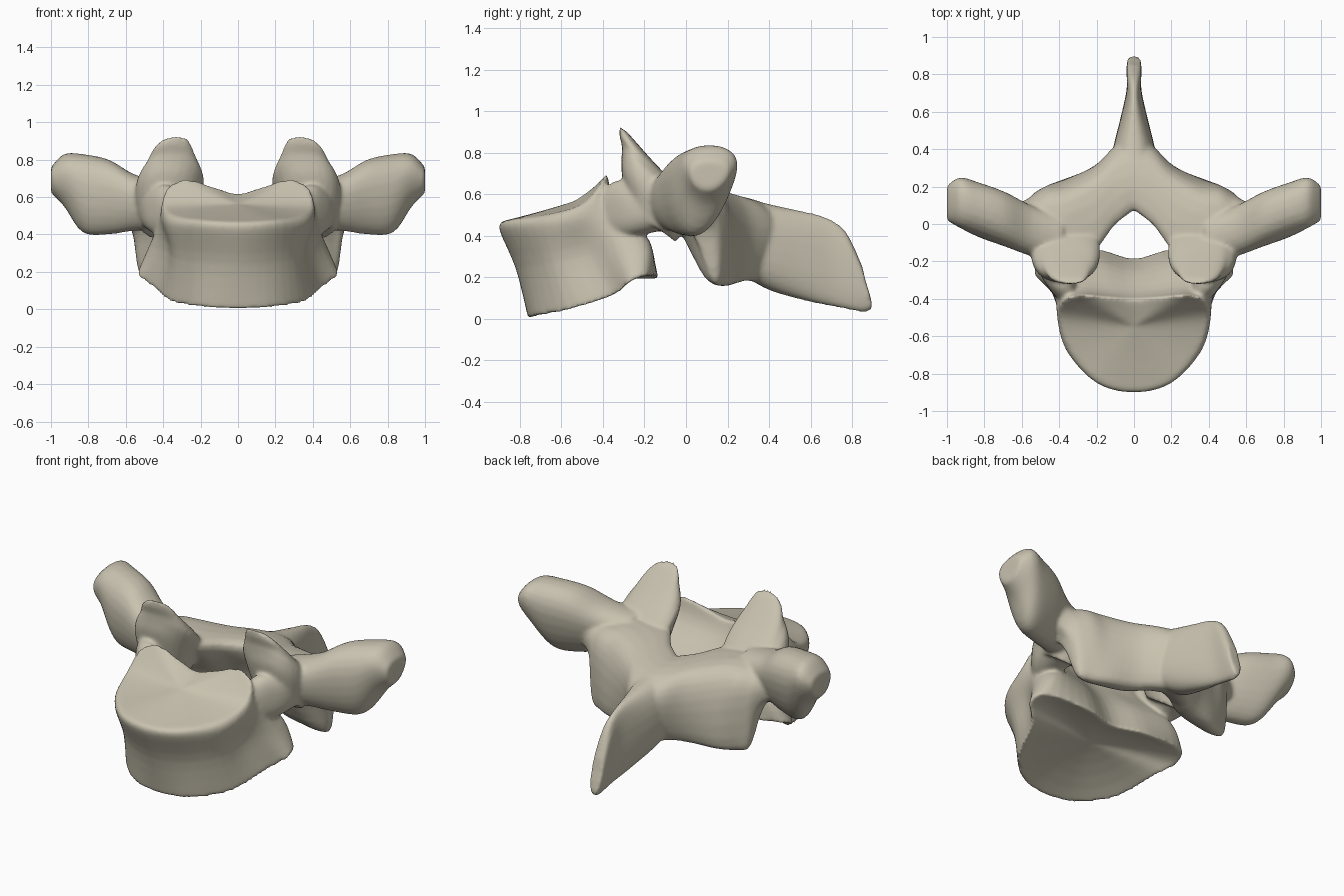
import bpy
import bmesh
import math
from mathutils import Vector

default_cube = bpy.data.objects.get("Cube")
if default_cube:
    bpy.data.objects.remove(default_cube, do_unlink=True)

CM = 0.01  # part dimensions below are in hundredths


def spline(a, b, c, d, t):
    """Catmull-Rom point between b and c."""
    return 0.5 * (2 * b + (c - a) * t + (2 * a - 5 * b + 4 * c - d) * t * t
                  + (3 * b - a - 3 * c + d) * t ** 3)


def refine(items, steps, closed):
    """Resample a row of points smoothly through every given point."""
    count = len(items)
    result = []
    for i in range(count if closed else count - 1):
        around = []
        for offset in (-1, 0, 1, 2):
            index = i + offset
            index = index % count if closed else max(0, min(count - 1, index))
            around.append(items[index])
        result += [spline(*around, step / steps) for step in range(steps)]
    if not closed:
        result.append(items[-1])
    return result


def oval(center, axis_a, axis_b, power=2.4, taper=0, count=24):
    """Rounded-square ring spanned by two half axes, widening along the second."""
    ring = []
    for i in range(count):
        angle = math.tau * i / count
        c, s = math.cos(angle), math.sin(angle)
        u = math.copysign(abs(c) ** (2 / power), c)
        v = math.copysign(abs(s) ** (2 / power), s)
        u *= 1 + taper * v
        ring.append(Vector(center) + Vector(axis_a) * u + Vector(axis_b) * v)
    return ring


def bridge(part, low, high):
    """Quads between two rings of vertices."""
    for i in range(len(low)):
        j = (i + 1) % len(low)
        part.faces.new((low[i], low[j], high[j], high[i]))


def cap(part, rim, dip):
    """Close a ring with a smooth surface, hollowed by dip."""
    middle = sum((v.co for v in rim), Vector()) / len(rim)
    inside, outer = [], rim
    for share in (0.8, 0.6, 0.4, 0.2):
        inner = [part.verts.new(middle.lerp(v.co, share)) for v in rim]
        bridge(part, outer, inner)
        inside += [(v, share) for v in inner]
        outer = inner
    hub = part.verts.new(middle)
    inside.append((hub, 0))
    for i in range(len(outer)):
        part.faces.new((outer[i - 1], outer[i], hub))
    for _ in range(400):
        bmesh.ops.smooth_vert(part, verts=[v for v, _s in inside], factor=0.8,
                              use_axis_x=False, use_axis_y=False, use_axis_z=True)
    for vert, share in inside:
        vert.co.z += dip * CM * (1 - share ** 2)


def loft(mesh, rings, dips=(0, 0), sides=(1,)):
    """Skin a row of rings, close both ends, and repeat on each side."""
    columns = [refine(list(column), 4, False) for column in zip(*rings)]
    rows = list(zip(*columns))
    for side in sides:
        part = bmesh.new()
        grid = [[part.verts.new((p.x * CM * side, p.y * CM, p.z * CM)) for p in row]
                for row in rows]
        for low, high in zip(grid, grid[1:]):
            bridge(part, low, high)
        cap(part, grid[0], dips[0])
        cap(part, grid[-1], dips[1])
        bmesh.ops.recalc_face_normals(part, faces=part.faces)
        scratch = bpy.data.meshes.new("scratch")
        part.to_mesh(scratch)
        mesh.from_mesh(scratch)
        part.free()
        bpy.data.meshes.remove(scratch)


def symmetric_ring(half):
    """Complete a half outline running from front centre to rear centre."""
    right = [Vector(p) for p in half]
    left = [Vector((-p.x, p.y, p.z)) for p in reversed(right[1:-1])]
    return refine(right + left, 4, True)


def build_body(mesh):
    # Wedge-shaped block with a raised rear lip and hollow end plates
    outlines = (
        ((0, -76, 0), (20, -72, 1), (36, -57, 4), (45, -35, 11),
         (54, -26, 18), (48, -17, 21), (21, -13, 19), (0, -18, 19)),
        ((0, -82, 24), (19, -77, 25), (33, -64, 27), (38, -46, 31),
         (47, -30, 34), (42, -18, 37), (20, -20, 38), (0, -25, 37)),
        ((0, -90, 43), (20, -85, 44), (36, -68, 45), (41, -50, 48),
         (40, -38, 54), (30, -34, 57), (15, -35, 55), (0, -36, 53)),
        ((0, -88, 47), (19, -83, 48), (34, -67, 50), (40, -50, 55),
         (38, -41, 65), (28, -38, 70), (14, -39, 66), (0, -40, 62)),
    )
    loft(mesh, [symmetric_ring(o) for o in outlines], dips=(5, -2))


def build_pedicles(mesh):
    # Short bridges from the body back to the arch: y, x, z, half width, half height
    stations = ((-43, 34, 51, 4, 7), (-35, 38, 53, 7, 13),
                (-25, 41, 53, 10, 13), (-8, 42, 55, 13, 12))
    rings = [oval((x, y, z), (w, 0, 0), (0, 0, h)) for y, x, z, w, h in stations]
    loft(mesh, rings, sides=(1, -1))


def build_upper_facets(mesh):
    # Blades leaning forward, sloping into the arch: z, x, y, half width, half depth
    stations = ((45, 39, -16, 13, 11), (58, 38, -15, 17, 16), (67, 36, -15, 18, 16),
                (74, 35, -18, 15, 13), (82, 35, -24, 12, 8), (88, 34, -28, 9, 4),
                (91, 33, -30, 6, 2))
    rings = [oval((x, y, z), (w, 0, 0), (0, d, -d * 0.75)) for z, x, y, w, d in stations]
    loft(mesh, rings, sides=(1, -1))


def build_side_processes(mesh):
    # Clubbed wings, narrower below: x, y, z, half depth, half height
    stations = ((38, -9, 55, 12, 13), (55, -4, 57, 13, 15), (69, 2, 60, 14, 20),
                (83, 7, 62, 14, 21), (93, 11, 69, 13, 14), (100, 11, 69, 9, 7))
    rings = [oval((x, y, z), (0, d, 0), (0, h * 0.1, h), power=2.2, taper=0.25)
             for x, y, z, d, h in stations]
    loft(mesh, rings, sides=(1, -1))


def build_arch_plates(mesh):
    # Sloping plates with the lower facets: x, then the outline as (y, z)
    stations = (
        (-3, (10, 58), (34, 57), (52, 42), (46, 18), (25, 22), (16, 40)),
        (10, (0, 60), (30, 58), (42, 44), (34, 20), (20, 22), (11, 40)),
        (21, (-14, 62), (20, 61), (31, 45), (27, 19), (14, 20), (3, 40)),
        (36, (-16, 63), (12, 64), (23, 48), (23, 18), (10, 20), (-3, 42)),
        (46, (-14, 62), (10, 64), (20, 51), (19, 19), (9, 20), (0, 42)),
        (53, (-10, 60), (7, 63), (16, 52), (16, 23), (11, 22), (3, 42)),
        (57, (-10, 60), (6, 64), (13, 56), (12, 44), (7, 43), (-2, 46)),
        (66, (-6, 60), (4, 63), (9, 59), (9, 52), (4, 49), (-3, 50)),
    )
    rings = [refine([Vector((x, y, z)) for y, z in outline], 4, True)
             for x, *outline in stations]
    loft(mesh, rings, sides=(1, -1))


def build_spine(mesh):
    # Long rear fin: top y and z, bottom y and z, half thickness
    stations = ((14, 58, 22, 24, 10), (28, 58, 32, 18, 13), (41, 55, 42, 13, 11),
                (55, 52, 60, 8, 7), (67, 49, 75, 5, 4), (77, 42, 86, 3, 4),
                (85, 25, 90, 5, 4))
    rings = []
    for top_y, top_z, low_y, low_z, thick in stations:
        top, low = Vector((0, top_y, top_z)), Vector((0, low_y, low_z))
        rings.append(oval((top + low) / 2, (top - low) / 2, (thick, 0, 0)))
    loft(mesh, rings)


# Bone material
bone = bpy.data.materials.new("warm_bone")
bone.use_nodes = True
bone_colour = (0.58, 0.54, 0.43, 1)
bone.diffuse_color = bone_colour
shader = next(n for n in bone.node_tree.nodes if n.type == "BSDF_PRINCIPLED")
shader.inputs["Base Color"].default_value = bone_colour
shader.inputs["Roughness"].default_value = 0.7

# Gather all parts, then fuse them into one continuous bone
work = bmesh.new()
for build in (build_body, build_pedicles, build_upper_facets,
              build_side_processes, build_arch_plates, build_spine):
    build(work)
data = bpy.data.meshes.new("vertebra_bone")
work.to_mesh(data)
work.free()
data.materials.append(bone)
vertebra = bpy.data.objects.new("vertebra_bone", data)
bpy.context.collection.objects.link(vertebra)

fuse = vertebra.modifiers.new("fuse_parts", "REMESH")
fuse.mode = "VOXEL"
fuse.voxel_size = 0.011
fuse.use_smooth_shade = True
soften = vertebra.modifiers.new("soften_joins", "SMOOTH")
soften.factor = 0.5
soften.iterations = 9
